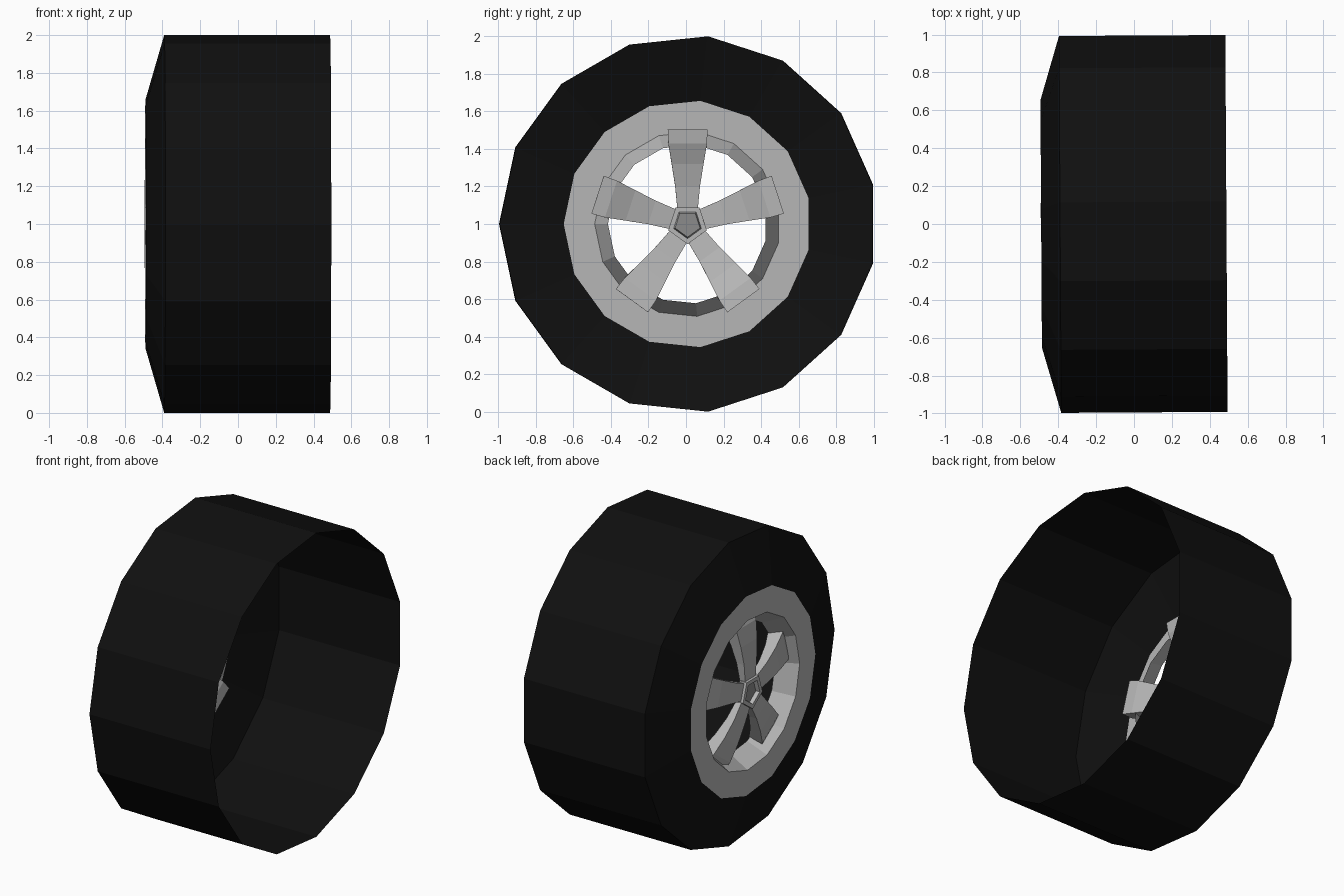
import bpy, bmesh, math

if "Cube" in bpy.data.objects:
    bpy.data.objects.remove(bpy.data.objects["Cube"])

CY, CZ = 0.011, 1.0      # wheel axle position
TILT = 0.006             # slight toe angle of the whole wheel


def material(name, v):
    m = bpy.data.materials.new(name)
    m.diffuse_color = (v, v, v, 1)
    m.use_nodes = True
    m.node_tree.nodes["Principled BSDF"].inputs["Base Color"].default_value = m.diffuse_color
    return m


rubber = material("black rubber", 0.005)
alloy = material("light grey alloy", 0.47)
dark = material("dark grey cap", 0.26)


def finish(name, bm, mats):
    me = bpy.data.meshes.new(name)
    bm.to_mesh(me)
    bm.free()
    for m in mats:
        me.materials.append(m)
    ob = bpy.data.objects.new(name, me)
    ob.rotation_euler.z = TILT
    bpy.context.collection.objects.link(ob)
    return ob


def point(x, r, side, a):
    """Point at radius r along direction a, offset sideways, at depth x."""
    return (x, CY + r * math.cos(a) - side * math.sin(a),
            CZ + r * math.sin(a) + side * math.cos(a))


def lathe(name, profile, n, phase, mats, cap_first=False):
    """Spin an (x, radius) profile round the axle; optional cap on the first ring."""
    bm = bmesh.new()
    rings = [[bm.verts.new(point(x, r, 0, phase + 2 * math.pi * j / n))
              for j in range(n)] for x, r in profile]
    for a, b in zip(rings, rings[1:]):
        for j in range(n):
            k = (j + 1) % n
            bm.faces.new((a[j], a[k], b[k], b[j]))
    if cap_first:
        f = bm.faces.new(list(reversed(rings[0])))
        f.material_index = len(mats) - 1
    return finish(name, bm, mats)


# Tyre: sidewall and tread, open at the back
lathe("tyre", [(-0.49, 0.66), (-0.39, 1.0055), (0.488, 1.0055)], 15, math.pi, [rubber])

# Rim: tapered inner lip and flat face
lathe("rim", [(-0.36, 0.425), (-0.49, 0.495), (-0.49, 0.66)], 15, math.pi, [alloy])

# Hub: pentagon with a recessed dark cap
lathe("hub", [(-0.468, 0.07), (-0.492, 0.078), (-0.492, 0.108), (-0.44, 0.108)],
      5, -math.pi / 2, [alloy, dark], cap_first=True)

# Spokes: (radius, half width, front x, back x)
sections = [(0.085, 0.055, -0.475, -0.435), (0.20, 0.066, -0.475, -0.42),
            (0.32, 0.085, -0.465, -0.39), (0.43, 0.103, -0.445, -0.345),
            (0.505, 0.106, -0.41, -0.335)]
for i in range(5):
    a = math.radians(90 + 72 * i)
    bm = bmesh.new()
    loops = [[bm.verts.new(point(x, r, s, a)) for x, s in
              ((xf, -w), (xf, w), (xb, w), (xb, -w))] for r, w, xf, xb in sections]
    for p, q in zip(loops, loops[1:]):
        for j in range(4):
            k = (j + 1) % 4
            bm.faces.new((p[j], p[k], q[k], q[j]))
    bm.faces.new(loops[0])
    bm.faces.new(loops[-1])
    bmesh.ops.recalc_face_normals(bm, faces=bm.faces)
    finish("spoke_%d" % (i + 1), bm, [alloy])
